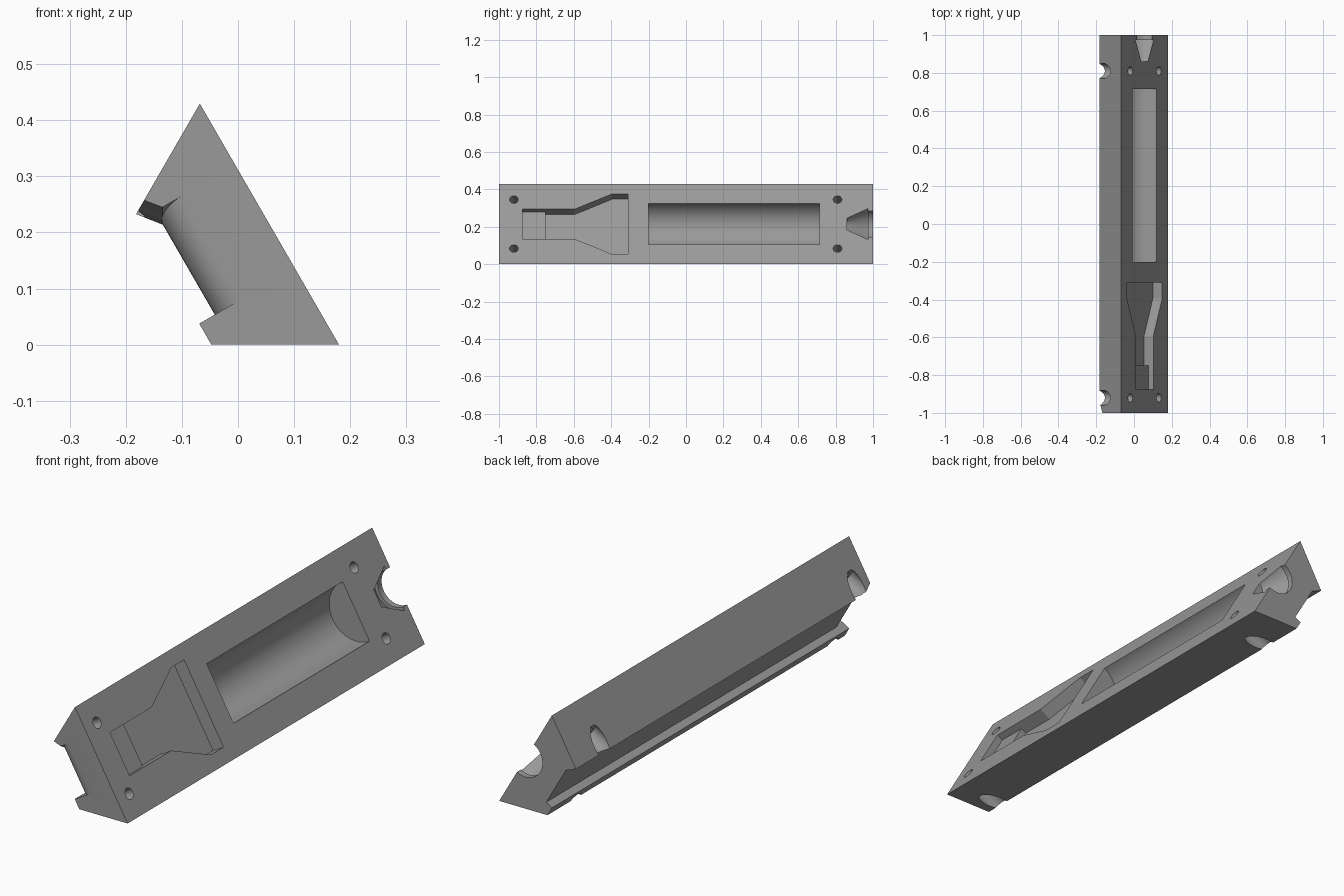
import bpy, bmesh, math
from mathutils import Vector

if "Cube" in bpy.data.objects:
    bpy.data.objects.remove(bpy.data.objects["Cube"])

S3 = math.sqrt(3) / 2
MID, DEPTH, WIDTH = 0.248, 0.197, 0.496

gray = bpy.data.materials.new("plain gray")
gray.diffuse_color = (0.32, 0.32, 0.32, 1)
gray.use_nodes = True
gray.node_tree.nodes["Principled BSDF"].inputs["Base Color"].default_value = gray.diffuse_color


def place(u, y, w):
    """u runs up the sloping main face, w runs into the block from it."""
    return Vector((0.18 - 0.5 * u - S3 * w, y, S3 * u - 0.5 * w))


def solid(name, rings):
    """Closed solid skinned through rings of (u, y, w) points."""
    bm = bmesh.new()
    vs = [[bm.verts.new(place(*p)) for p in r] for r in rings]
    n = len(vs[0])
    for a, b in zip(vs, vs[1:]):
        for i in range(n):
            j = (i + 1) % n
            bm.faces.new((a[i], a[j], b[j], b[i]))
    bm.faces.new(vs[0])
    bm.faces.new(vs[-1][::-1])
    bmesh.ops.recalc_face_normals(bm, faces=bm.faces)
    me = bpy.data.meshes.new(name)
    bm.to_mesh(me)
    bm.free()
    me.materials.append(gray)
    ob = bpy.data.objects.new(name, me)
    bpy.context.collection.objects.link(ob)
    return ob


def along_y(pts, y):
    return [(u, y, w) for u, w in pts]


def circle(r, n=48):
    return [(r * math.cos(2 * math.pi * (i + 0.5) / n),
             r * math.sin(2 * math.pi * (i + 0.5) / n)) for i in range(n)]


def turned_y(name, steps):
    """Round cutter lying along y, centred on the main face."""
    return solid(name, [[(MID + a, y, b) for a, b in circle(r)] for y, r in steps])


def turned_w(name, u, y, steps):
    """Round cutter running square into the main face."""
    return solid(name, [[(u + a, y + b, w) for a, b in circle(r, 32)] for w, r in steps])


# Block: trapezoid section with a shallow channel along the rear face
edge = DEPTH / math.sqrt(3)
section = [(0, 0), (WIDTH, 0), (WIDTH - edge, DEPTH), (0.342, 0.165),
           (0.157, 0.165), (0.157, DEPTH), (edge, DEPTH)]
block = solid("block", [along_y(section, -1), along_y(section, 1)])
cutters = []

# Rounded and flared mouth of the channel at the front end
rings = []
for i in range(11):
    a = math.pi / 2 * i / 10
    s = math.sin(a)
    floor = 0.11 + 0.055 * math.cos(a)
    top = 0.342 + 0.0275 * s
    pts = [(0.157, floor), (top, floor), (top, max(floor + 0.0005, 0.166 - 0.016 * s)),
           (0.383 + 0.014 * s, 0.1975 - 0.025 * s), (0.45, 0.26), (0.157, 0.26)]
    rings.append(along_y(pts, -0.945 - 0.055 * s))
rings.append([(u, -1.05, w) for u, y, w in rings[-1]])
cutters.append(solid("channel_mouth", rings))

# Funnel-shaped recess in the main face
half = [(-0.875, 0.092), (-0.595, 0.092), (-0.395, 0.186), (-0.31, 0.186)]
outline = [(y, MID + h) for y, h in half] + [(y, MID - h) for y, h in reversed(half)]
cutters.append(solid("funnel_recess", [[(u, y, w) for y, u in outline] for w in (-0.05, 0.057)]))

# Deeper end of the recess with a rounded step
step = [(-0.875, 0.03), (-0.875, 0.13)]
for i in range(13):
    a = math.pi / 2 * i / 12
    step.append((-0.75 - 0.06 * math.cos(a), 0.13 - 0.073 * math.sin(a)))
step.append((-0.75, 0.03))
cutters.append(solid("deep_recess", [[(u, y, w) for y, w in step]
                                     for u in (MID - 0.092, MID + 0.092)]))

# Half-round trough
cutters.append(turned_y("trough", [(-0.2, 0.127), (0.715, 0.127)]))

# Conical socket with a narrower neck at the back end
cutters.append(turned_y("socket_cone", [(0.86, 0.036), (0.974, 0.096)]))
cutters.append(turned_y("socket_neck", [(0.95, 0.08), (1.05, 0.08)]))

# Four screw holes with wide rear counterbores
for y in (-0.92, 0.81):
    for side in (-1, 1):
        u = MID + side * 0.151
        cutters.append(turned_w("screw_hole", u, y,
                                [(-0.05, 0.023), (0.1, 0.023), (0.1, 0.04), (0.3, 0.04)]))

# Cut everything out of the block
bpy.context.view_layer.objects.active = block
block.select_set(True)
for c in cutters:
    m = block.modifiers.new("cut", 'BOOLEAN')
    m.operation = 'DIFFERENCE'
    m.solver = 'EXACT'
    m.object = c
    bpy.ops.object.modifier_apply(modifier=m.name)
    bpy.data.objects.remove(c, do_unlink=True)

bpy.ops.object.shade_smooth_by_angle(angle=math.radians(25))
